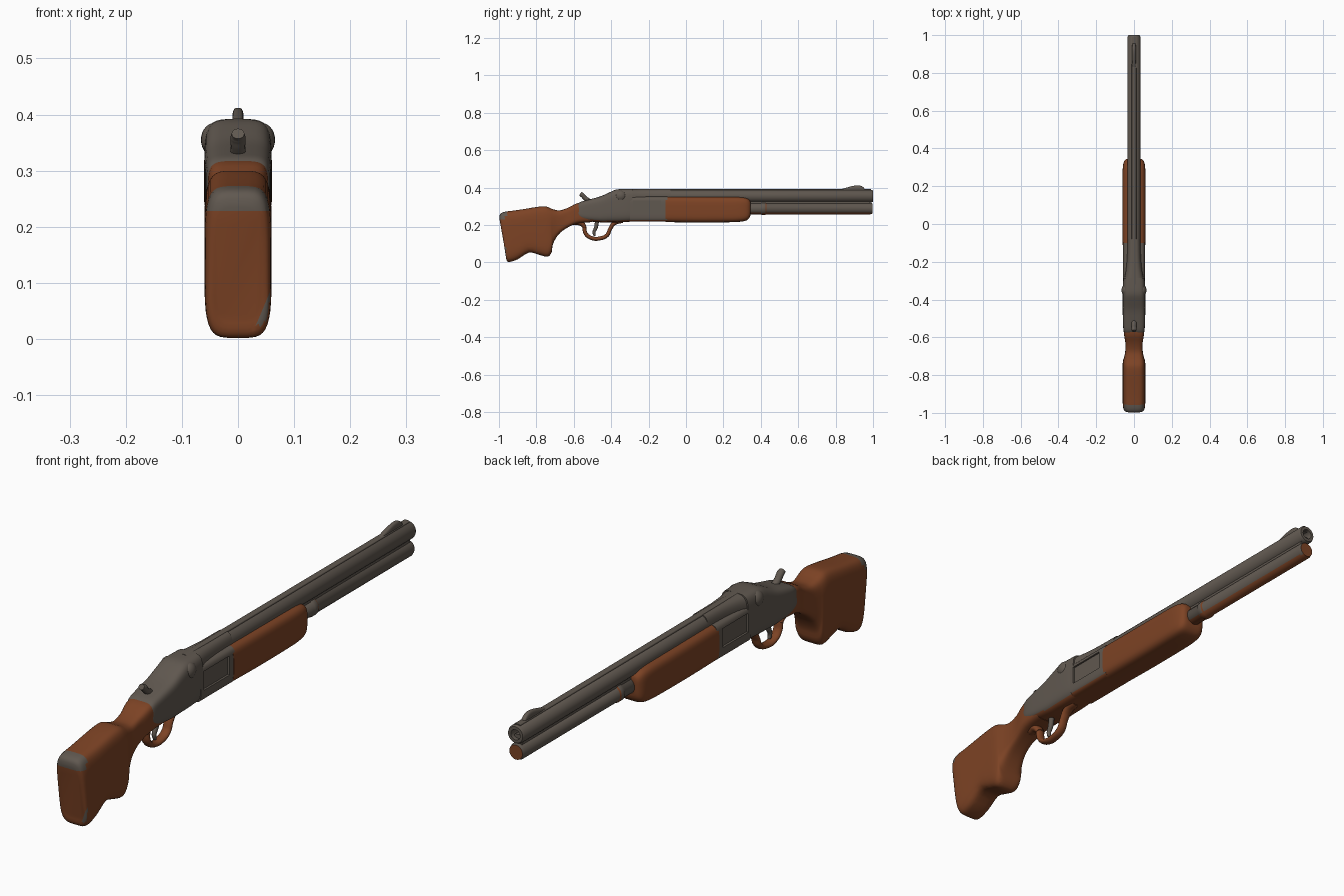
import bpy, bmesh, math
from mathutils import Vector

if "Cube" in bpy.data.objects:
    bpy.data.objects.remove(bpy.data.objects["Cube"])


def material(name, rgb):
    m = bpy.data.materials.new(name)
    m.diffuse_color = (*rgb, 1)
    m.use_nodes = True
    m.node_tree.nodes["Principled BSDF"].inputs["Base Color"].default_value = m.diffuse_color
    return m


METAL = material("grey metal", (0.118, 0.098, 0.080))
WOOD = material("brown wood", (0.205, 0.056, 0.018))


def finish(bm, name, mats, rule=None, angle=40):
    bmesh.ops.recalc_face_normals(bm, faces=bm.faces)
    bm.normal_update()
    if rule:
        for f in bm.faces:
            f.material_index = int(rule(f.calc_center_median(), f.normal))
    me = bpy.data.meshes.new(name)
    bm.to_mesh(me)
    bm.free()
    ob = bpy.data.objects.new(name, me)
    bpy.context.collection.objects.link(ob)
    for m in mats:
        me.materials.append(m)
    smooth(ob, angle)
    return ob


def smooth(ob, angle=40):
    bpy.ops.object.select_all(action='DESELECT')
    bpy.context.view_layer.objects.active = ob
    ob.select_set(True)
    bpy.ops.object.shade_smooth_by_angle(angle=math.radians(angle))


def catmull(a, b, c, d, t):
    return [0.5 * (2 * q + (r - p) * t + (2 * p - 5 * q + 4 * r - s) * t * t
                   + (3 * q - p - 3 * r + s) * t ** 3) for p, q, r, s in zip(a, b, c, d)]


def loft(name, rows, mats, n=4, steps=3, rule=None, cuts=(), angle=40):
    """Rounded-box sections along y; row = (y low, z low, y high, z high, half width)."""
    path = []
    for i in range(len(rows) - 1):
        quad = (rows[max(i - 1, 0)], rows[i], rows[i + 1], rows[min(i + 2, len(rows) - 1)])
        path += [catmull(*quad, k / steps) for k in range(steps)]
    path.append(rows[-1])
    bm = bmesh.new()
    rings, seg = [], 40
    for y0, z0, y1, z1, w in path:
        ring = []
        for k in range(seg):
            a = 2 * math.pi * (k + 0.5) / seg
            c, s = math.cos(a), math.sin(a)
            x = w * math.copysign(abs(c) ** (2 / n), c)
            h = 0.5 + 0.5 * math.copysign(abs(s) ** (2 / n), s)
            ring.append(bm.verts.new((x, y0 + (y1 - y0) * h, z0 + (z1 - z0) * h)))
        rings.append(ring)
    for a, b in zip(rings, rings[1:]):
        for k in range(seg):
            bm.faces.new((a[k], a[(k + 1) % seg], b[(k + 1) % seg], b[k]))
    bm.faces.new(rings[0])
    bm.faces.new(rings[-1])
    for co, no in cuts:
        bmesh.ops.bisect_plane(bm, geom=bm.verts[:] + bm.edges[:] + bm.faces[:],
                               plane_co=co, plane_no=no)
    return finish(bm, name, mats, rule, angle)


def lathe(name, z, profile, mats, rule=None, seg=32):
    """Turned part along y; profile = (y, radius)."""
    bm = bmesh.new()
    rings = [[bm.verts.new((r * math.cos(2 * math.pi * k / seg), y,
                            z + r * math.sin(2 * math.pi * k / seg))) for k in range(seg)]
             for y, r in profile]
    for a, b in zip(rings, rings[1:]):
        for k in range(seg):
            bm.faces.new((a[k], a[(k + 1) % seg], b[(k + 1) % seg], b[k]))
    bm.faces.new(rings[0])
    bm.faces.new(rings[-1])
    return finish(bm, name, mats, rule)


def tube(name, pts, r, mat, cyclic=False, wide=1.0):
    """Round bar through (y, z, radius factor) points, widened in x."""
    cu = bpy.data.curves.new(name, 'CURVE')
    cu.dimensions = '3D'
    cu.bevel_depth, cu.bevel_resolution, cu.resolution_u = r, 4, 8
    cu.use_fill_caps = True
    sp = cu.splines.new('BEZIER')
    sp.bezier_points.add(len(pts) - 1)
    sp.use_cyclic_u = cyclic
    for p, (y, z, f) in zip(sp.bezier_points, pts):
        p.co, p.radius = (0, y, z), f
        p.handle_left_type = p.handle_right_type = 'AUTO'
    cu.materials.append(mat)
    ob = bpy.data.objects.new(name, cu)
    bpy.context.collection.objects.link(ob)
    bpy.ops.object.select_all(action='DESELECT')
    bpy.context.view_layer.objects.active = ob
    ob.select_set(True)
    bpy.ops.object.convert(target='MESH')
    ob = bpy.context.object
    for v in ob.data.vertices:
        v.co.x *= wide
    smooth(ob, 60)
    return ob


# Stock: wood, with grey wear on the top and one lower corner of the butt
corner = Vector((1, 0, -0.42))
loft("stock", [
    (-0.962, 0.035, -0.998, 0.235, 0.040), (-0.960, 0.012, -0.994, 0.258, 0.053),
    (-0.945, 0.002, -0.972, 0.270, 0.059), (-0.900, 0.016, -0.920, 0.277, 0.060),
    (-0.840, 0.052, -0.860, 0.286, 0.060), (-0.785, 0.040, -0.800, 0.296, 0.060),
    (-0.740, 0.030, -0.755, 0.300, 0.060), (-0.718, 0.055, -0.730, 0.292, 0.058),
    (-0.712, 0.095, -0.710, 0.284, 0.054), (-0.685, 0.145, -0.675, 0.278, 0.047),
    (-0.640, 0.182, -0.630, 0.292, 0.045), (-0.580, 0.208, -0.585, 0.315, 0.053),
    (-0.500, 0.215, -0.540, 0.320, 0.055)], [WOOD, METAL], n=4.5,
    cuts=[((0, 0, 0.228), (0, 0, 1)), ((0.03, 0, 0.02), corner)],
    rule=lambda c, n: c.y < -0.962 and (c.z > 0.228
                                        or corner.dot(c - Vector((0.03, 0, 0.02))) > 0))

# Receiver: sloping rear, flat top; the underside is wood
under = lambda c, n: n.z < -0.65
loft("receiver", [
    (-0.603, 0.258, -0.597, 0.290, 0.040), (-0.580, 0.236, -0.570, 0.320, 0.053),
    (-0.540, 0.222, -0.530, 0.333, 0.058), (-0.460, 0.214, -0.460, 0.352, 0.060),
    (-0.410, 0.214, -0.410, 0.374, 0.060), (-0.370, 0.214, -0.370, 0.390, 0.060),
    (-0.320, 0.216, -0.320, 0.392, 0.059), (-0.285, 0.218, -0.285, 0.392, 0.056)],
    [METAL, WOOD], n=4.5, rule=under)
loft("receiver_top_taper", [
    (-0.30, 0.28, -0.30, 0.392, 0.054), (-0.25, 0.28, -0.25, 0.391, 0.044),
    (-0.18, 0.28, -0.18, 0.390, 0.037), (-0.08, 0.29, -0.08, 0.390, 0.034)],
    [METAL], n=3)

# Front receiver block with a shallow side panel on both sides
block = loft("receiver_front_block", [
    (-0.30, 0.217, -0.30, 0.352, 0.058), (-0.10, 0.217, -0.10, 0.352, 0.058)],
    [METAL, WOOD], n=6, steps=2, rule=under)
for side in (-1, 1):
    bpy.ops.mesh.primitive_cube_add(size=1, location=(side * 0.061, -0.208, 0.295))
    cutter = bpy.context.object
    cutter.name = "panel_cutter"
    cutter.scale = (0.022, 0.15, 0.07)
    cutter.hide_render = True
    mod = block.modifiers.new("panel", 'BOOLEAN')
    mod.operation, mod.object, mod.solver = 'DIFFERENCE', cutter, 'EXACT'
    bpy.context.view_layer.objects.active = block
    bpy.ops.object.modifier_apply(modifier=mod.name)
    bpy.data.objects.remove(cutter)

# Rounded side bosses and the low collar joining them
for side, label in ((-1, "left"), (1, "right")):
    bpy.ops.mesh.primitive_uv_sphere_add(segments=24, ring_count=14, radius=1,
                                         location=(side * 0.042, -0.35, 0.355))
    boss = bpy.context.object
    boss.name = label + "_side_boss"
    boss.scale = (0.024, 0.032, 0.030)
    boss.data.materials.append(METAL)
    smooth(boss, 60)

# Fore-end grip
loft("fore_end", [
    (-0.11, 0.215, -0.11, 0.352, 0.060), (0.05, 0.213, 0.05, 0.351, 0.061),
    (0.22, 0.214, 0.22, 0.350, 0.061), (0.29, 0.217, 0.29, 0.349, 0.060),
    (0.325, 0.225, 0.325, 0.343, 0.055), (0.340, 0.240, 0.342, 0.330, 0.045),
    (0.345, 0.255, 0.346, 0.315, 0.034)], [WOOD], n=4.5)

# Upper barrel with open bore, lower tube with a wood-coloured end and underside
lathe("upper_barrel", 0.354, [(-0.3, 0.034), (0.992, 0.034), (1.0, 0.030), (1.0, 0.019),
                              (0.94, 0.018)], [METAL])
lathe("lower_tube", 0.288, [(-0.1, 0.031), (0.40, 0.031), (0.405, 0.034), (0.425, 0.034),
                            (0.43, 0.031), (0.985, 0.031), (0.997, 0.027)],
      [METAL, WOOD], rule=lambda c, n: n.z < -0.75 or n.y > 0.5)
loft("barrel_web", [(-0.1, 0.29, -0.1, 0.35, 0.016), (0.985, 0.29, 0.985, 0.35, 0.016)],
     [METAL], n=6, steps=1)

# Sighting rib and front sight
loft("top_rib", [(-0.32, 0.37, -0.32, 0.393, 0.012), (0.99, 0.37, 0.99, 0.391, 0.012)],
     [METAL], n=5, steps=1)
loft("front_sight", [
    (0.82, 0.37, 0.82, 0.388, 0.009), (0.86, 0.37, 0.86, 0.400, 0.010),
    (0.90, 0.37, 0.90, 0.410, 0.010), (0.93, 0.37, 0.93, 0.411, 0.010),
    (0.955, 0.37, 0.95, 0.400, 0.009), (0.965, 0.37, 0.958, 0.386, 0.007)], [METAL], n=3)

# Hammer spur
tube("hammer", [(-0.515, 0.325, 1.0), (-0.540, 0.344, 0.9), (-0.555, 0.360, 0.95),
                (-0.566, 0.366, 0.8)], 0.013, METAL, wide=1.1)

# Trigger guard ring and its front and rear roots
tube("trigger_guard", [(-0.545, 0.195, 1), (-0.535, 0.152, 1), (-0.505, 0.130, 1),
                       (-0.460, 0.128, 1), (-0.422, 0.145, 1), (-0.405, 0.180, 1),
                       (-0.385, 0.208, 1.1), (-0.340, 0.222, 1)],
     0.0105, WOOD, wide=1.7)
tube("guard_rear_root", [(-0.600, 0.212, 1), (-0.560, 0.208, 1.2), (-0.540, 0.185, 0.9)],
     0.012, WOOD, wide=1.7)
tube("trigger", [(-0.475, 0.225, 1.1), (-0.482, 0.185, 1), (-0.492, 0.160, 0.8),
                 (-0.488, 0.142, 0.6)], 0.010, METAL)
